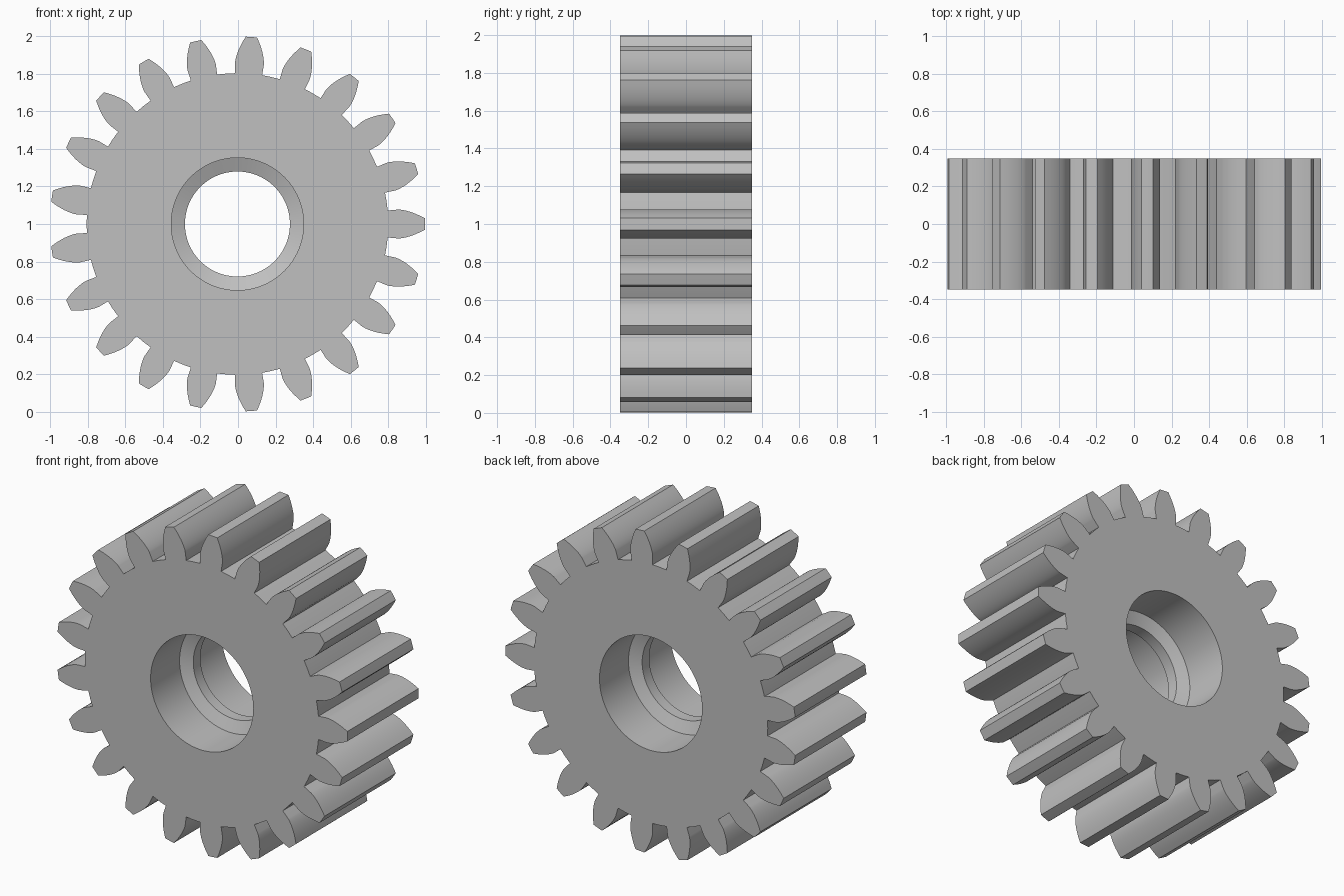
import bpy, bmesh, math

cube = bpy.data.objects.get("Cube")
if cube:
    bpy.data.objects.remove(cube, do_unlink=True)

# Spur gear proportions
TEETH = 21
TIP_R = 1.0
MODULE = 2 * TIP_R / (TEETH + 2)
PITCH_R = MODULE * TEETH / 2
ROOT_R = PITCH_R - 1.25 * MODULE
PRESSURE = math.radians(20)
BASE_R = PITCH_R * math.cos(PRESSURE)
HALF_DEPTH = 0.35
BORE_SIDES = 96
FLANK_STEPS = 8
CENTRE_X, CENTRE_Z = -0.003, 1.0


def involute(angle):
    return math.tan(angle) - angle


def half_angle(r):
    """Half the angular width of a tooth at radius r (radial below the base circle)."""
    a = math.acos(min(1, BASE_R / r))
    return math.pi / (2 * TEETH) + involute(PRESSURE) - involute(a)


def gear_outline():
    radii = [ROOT_R] + [BASE_R + (TIP_R - BASE_R) * (i / FLANK_STEPS) ** 1.5
                        for i in range(FLANK_STEPS + 1)]
    flank = [(r, half_angle(r)) for r in radii]
    tooth = [(r, -a) for r, a in flank] + [(TIP_R, 0)] + [(r, a) for r, a in reversed(flank)]
    gap = 2 * math.pi / TEETH
    tooth.append((ROOT_R, gap / 2))
    return [(r, a + t * gap) for t in range(TEETH) for r, a in tooth]


def add_ring(bm, polar, y):
    verts = [bm.verts.new((CENTRE_X + r * math.cos(a), y, CENTRE_Z + r * math.sin(a)))
             for r, a in polar]
    edges = [bm.edges.new((v, verts[i - 1])) for i, v in enumerate(verts)]
    return verts, edges


def join(bm, a, b):
    for i in range(len(a)):
        bm.faces.new((a[i - 1], a[i], b[i], b[i - 1]))


bm = bmesh.new()

# Toothed rim
outline = gear_outline()
front, front_edges = add_ring(bm, outline, -HALF_DEPTH)
back, back_edges = add_ring(bm, outline, HALF_DEPTH)
join(bm, front, back)

# Bore: wide at both ends, sloped shoulders, short narrow land in the middle
half_bore = [(0.353, HALF_DEPTH), (0.353, 0.065), (0.28, 0.035)]
bore = [(r, -y) for r, y in half_bore] + list(reversed(half_bore))
rings = [add_ring(bm, [(r, 2 * math.pi * i / BORE_SIDES) for i in range(BORE_SIDES)], y)
         for r, y in bore]
for a, b in zip(rings, rings[1:]):
    join(bm, a[0], b[0])

# Flat end faces between rim and bore
for rim, hole in ((front_edges, rings[0][1]), (back_edges, rings[-1][1])):
    bmesh.ops.triangle_fill(bm, edges=rim + hole, use_beauty=True)
bmesh.ops.recalc_face_normals(bm, faces=bm.faces[:])

mesh = bpy.data.meshes.new("spur_gear")
bm.to_mesh(mesh)
bm.free()
gear = bpy.data.objects.new("spur_gear", mesh)
bpy.context.collection.objects.link(gear)

# Plain grey metal
grey = bpy.data.materials.new("plain_grey")
grey.use_nodes = True
colour = (0.53, 0.53, 0.53, 1)
grey.diffuse_color = colour
grey.node_tree.nodes["Principled BSDF"].inputs["Base Color"].default_value = colour
mesh.materials.append(grey)

bpy.ops.object.select_all(action="DESELECT")
gear.select_set(True)
bpy.context.view_layer.objects.active = gear
bpy.ops.object.shade_smooth_by_angle(angle=math.radians(20))
